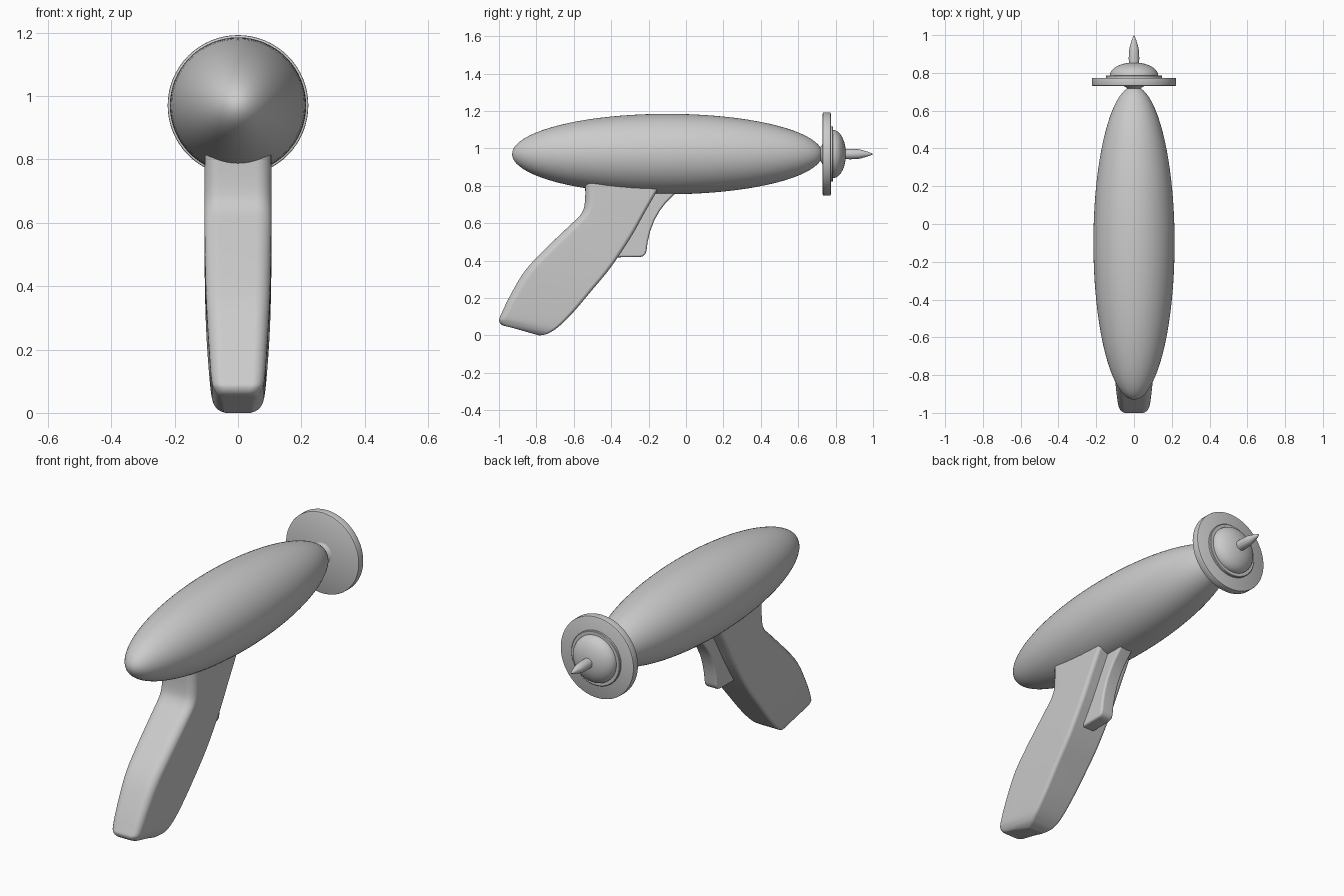
import bpy, bmesh
from math import sin, cos, pi, radians
from mathutils import Vector

if "Cube" in bpy.data.objects:
    bpy.data.objects.remove(bpy.data.objects["Cube"])

AXIS_Z = 0.97


def finish(name, bm, angle=35):
    bmesh.ops.remove_doubles(bm, verts=bm.verts, dist=1e-5)
    bmesh.ops.recalc_face_normals(bm, faces=bm.faces)
    me = bpy.data.meshes.new(name)
    bm.to_mesh(me)
    bm.free()
    me.polygons.foreach_set("use_smooth", [True] * len(me.polygons))
    me.set_sharp_from_angle(angle=radians(angle))
    ob = bpy.data.objects.new(name, me)
    bpy.context.collection.objects.link(ob)
    return ob


def skin(name, rings, cap=False, angle=35):
    """Bridge closed rings of points into a surface."""
    bm = bmesh.new()
    vs = [[bm.verts.new(p) for p in r] for r in rings]
    n = len(vs[0])
    for a, b in zip(vs, vs[1:]):
        for i in range(n):
            j = (i + 1) % n
            bm.faces.new((a[i], a[j], b[j], b[i]))
    if cap:
        bm.faces.new(vs[0])
        bm.faces.new(vs[-1])
    bmesh.ops.dissolve_degenerate(bm, dist=1e-6, edges=bm.edges)
    return finish(name, bm, angle)


def lathe(name, profile, seg=64):
    """Revolve (y, radius) points around the barrel axis."""
    return skin(name, [[(r * cos(2 * pi * i / seg), y, AXIS_Z + r * sin(2 * pi * i / seg))
                        for i in range(seg)] for y, r in profile])


def catmull(a, b, c, d, t):
    return 0.5 * (2 * b + (c - a) * t + (2 * a - 5 * b + 4 * c - d) * t * t
                  + (3 * b - a - 3 * c + d) * t ** 3)


# Ellipsoid body
lathe("body", [(-0.1 - 0.83 * cos(pi * i / 40), 0.215 * sin(pi * i / 40)) for i in range(41)])

# Neck, emitter disc and raised lip
lathe("neck", [(0.68, 0.0), (0.70, 0.035), (0.715, 0.032), (0.725, 0.045), (0.735, 0.065), (0.74, 0.0)])
lathe("emitter_disc", [(0.731, 0.0), (0.731, 0.217), (0.733, 0.221), (0.736, 0.222), (0.769, 0.222),
                       (0.772, 0.221), (0.774, 0.217), (0.774, 0.0)])
lathe("emitter_lip", [(0.77, 0.0), (0.77, 0.148), (0.784, 0.148), (0.787, 0.145), (0.787, 0.0)])

# Dome and spike
lathe("dome", [(0.78, 0.0)] + [(0.787 + 0.068 * sin(pi / 2 * i / 12), 0.128 * cos(pi / 2 * i / 12))
                              for i in range(13)])
lathe("spike", [(0.83, 0.0), (0.83, 0.027), (0.88, 0.028), (0.92, 0.026), (0.94, 0.022),
                (0.97, 0.013), (0.995, 0.004), (1.0, 0.0)], 32)

# Grip: lofted sections (back y, back z, front y, front z, half width)
sections = [Vector(s) for s in (
    (-0.54, 0.86, -0.105, 0.86, 0.105),
    (-0.54, 0.72, -0.168, 0.75, 0.106),
    (-0.56, 0.65, -0.222, 0.655, 0.106),
    (-0.625, 0.585, -0.295, 0.525, 0.106),
    (-0.75, 0.465, -0.40, 0.367, 0.104),
    (-0.86, 0.347, -0.50, 0.245, 0.100),
    (-0.94, 0.214, -0.60, 0.127, 0.092),
    (-0.99, 0.110, -0.675, 0.052, 0.084),
    (-1.00, 0.080, -0.72, 0.020, 0.074),
    (-0.985, 0.057, -0.75, 0.006, 0.060),
    (-0.95, 0.047, -0.785, 0.000, 0.045))]


def grip_ring(s):
    back, front, w = Vector((0, s[0], s[1])), Vector((0, s[2], s[3])), s[4]
    u = (front - back).normalized()
    length = (front - back).length
    half = []
    # rounded back corner, then tighter front corner
    rb, rf = 0.45 * w, 0.2 * w
    for k in range(7):
        t = pi / 2 * k / 6
        half.append((w - rb + rb * sin(t), rb - rb * cos(t)))
    for k in range(1, 4):
        half.append((w, rb + (length - rb - rf) * k / 4))
    for k in range(7):
        t = pi / 2 * k / 6
        half.append((w - rf + rf * cos(t), length - rf + rf * sin(t)))
    pts = half + [(-x, d) for x, d in reversed(half)]
    return [back + u * d + Vector((x, 0, 0)) for x, d in pts]


rings = []
last = len(sections) - 1
for i in range(last):
    a, b, c, d = (sections[min(max(k, 0), last)] for k in range(i - 1, i + 3))
    rings += [grip_ring(catmull(a, b, c, d, t / 4)) for t in range(4)]
rings.append(grip_ring(sections[last]))
grip = skin("grip", rings, cap=True, angle=50)
grip.modifiers.new("even_shading", 'WEIGHTED_NORMAL').keep_sharp = True

# Trigger: side profile extruded across x, with softened rims
profile = [(-0.02, 0.80), (-0.07, 0.747), (-0.11, 0.707), (-0.14, 0.667), (-0.17, 0.615),
           (-0.192, 0.555), (-0.205, 0.50), (-0.211, 0.455), (-0.216, 0.437), (-0.228, 0.424),
           (-0.25, 0.419), (-0.375, 0.418), (-0.40, 0.43), (-0.24, 0.72), (-0.20, 0.80)]
bm = bmesh.new()
sides = [[bm.verts.new((x, y, z)) for y, z in profile] for x in (-0.04, 0.04)]
rims = [bm.faces.new(s) for s in sides]
for i in range(len(profile)):
    j = (i + 1) % len(profile)
    bm.faces.new((sides[0][i], sides[0][j], sides[1][j], sides[1][i]))
bmesh.ops.recalc_face_normals(bm, faces=bm.faces)
bmesh.ops.bevel(bm, geom=[e for f in rims for e in f.edges], offset=0.012, segments=3,
                profile=0.5, affect='EDGES')
trigger = finish("trigger", bm, 40)
trigger.modifiers.new("even_shading", 'WEIGHTED_NORMAL').keep_sharp = True
